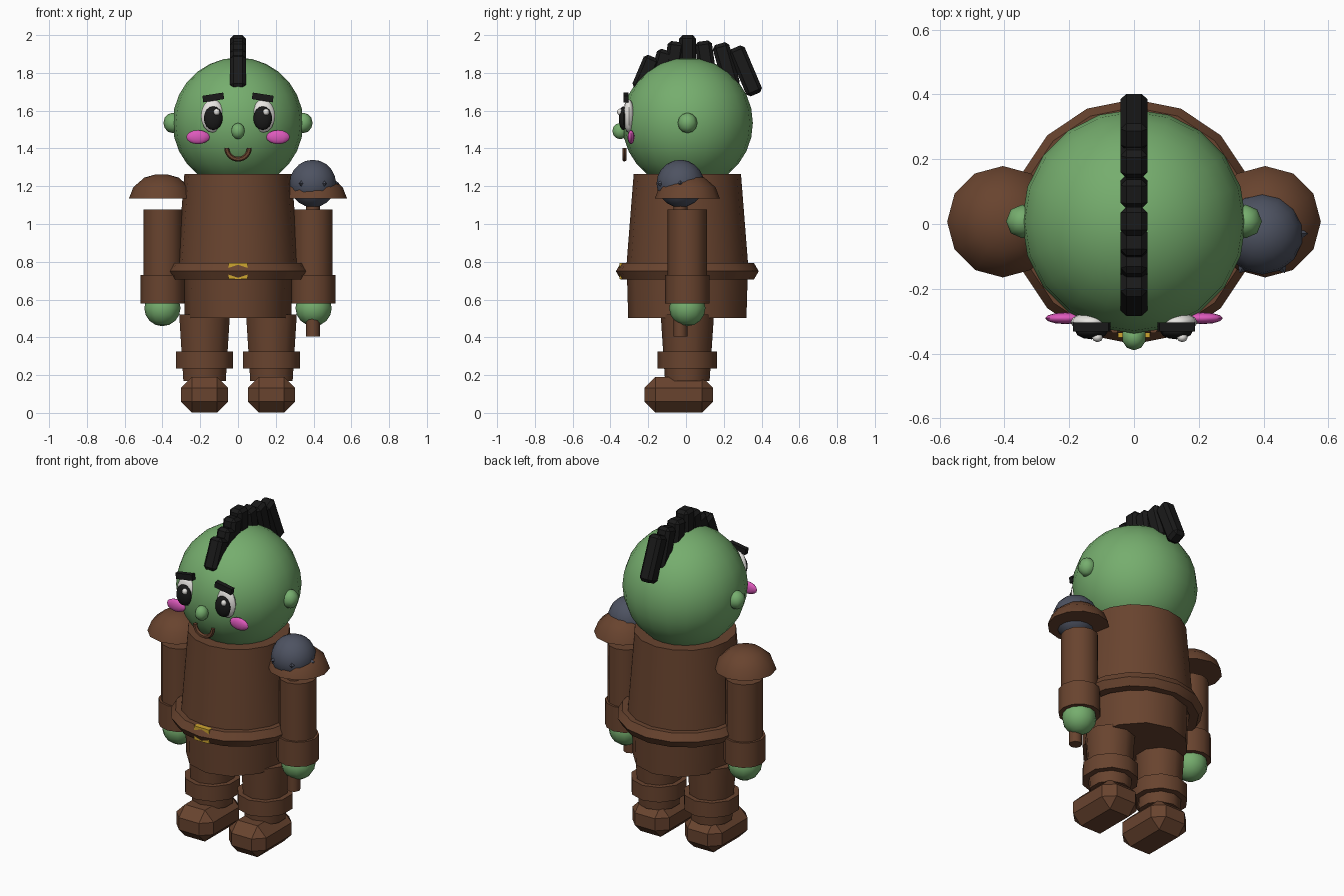
import bpy, bmesh, math
from mathutils import Matrix, Vector

if "Cube" in bpy.data.objects:
    bpy.data.objects.remove(bpy.data.objects["Cube"])

CY = 0.007  # depth centre of the body


def mat(name, rgb):
    m = bpy.data.materials.new(name)
    m.diffuse_color = (*rgb, 1)
    m.use_nodes = True
    m.node_tree.nodes["Principled BSDF"].inputs["Base Color"].default_value = m.diffuse_color
    return m


GREEN = mat("green skin", (0.18, 0.42, 0.155))
BROWN = mat("brown leather", (0.14, 0.057, 0.028))
BLACK = mat("black hair", (0.010, 0.010, 0.010))
WHITE = mat("eye white", (0.82, 0.80, 0.77))
PINK = mat("pink blush", (0.72, 0.10, 0.50))
STEEL = mat("dark steel", (0.075, 0.085, 0.12))
GOLD = mat("gold", (0.62, 0.38, 0.03))


def finish(name, bm, material, smooth=35):
    bmesh.ops.recalc_face_normals(bm, faces=bm.faces)
    me = bpy.data.meshes.new(name)
    bm.to_mesh(me)
    bm.free()
    me.materials.append(material)
    ob = bpy.data.objects.new(name, me)
    bpy.context.collection.objects.link(ob)
    if smooth:
        bpy.ops.object.select_all(action='DESELECT')
        ob.select_set(True)
        bpy.context.view_layer.objects.active = ob
        bpy.ops.object.shade_smooth_by_angle(angle=math.radians(smooth))
    return ob


def lathe(name, profile, n, loc, material, sx=1.0, smooth=35):
    """Closed solid of revolution from (radius, height) points, first vertex at +y."""
    bm = bmesh.new()
    rings = []
    for r, z in profile:
        rings.append([bm.verts.new((loc[0] + sx * r * math.sin(2 * math.pi * i / n),
                                    loc[1] + r * math.cos(2 * math.pi * i / n),
                                    loc[2] + z)) for i in range(n)])
    for a, b in zip(rings, rings[1:]):
        for i in range(n):
            j = (i + 1) % n
            bm.faces.new((a[i], a[j], b[j], b[i]))
    bm.faces.new(rings[0])
    bm.faces.new(rings[-1])
    return finish(name, bm, material, smooth)


def ball(name, loc, half, material, u=12, v=8, smooth=50):
    bm = bmesh.new()
    m = Matrix.Translation(loc) @ Matrix.Diagonal((*half, 1))
    bmesh.ops.create_uvsphere(bm, u_segments=u, v_segments=v, radius=1, matrix=m)
    return finish(name, bm, material, smooth)


def block(name, loc, size, material, rot=(0, 0), bevel=0.0):
    """Box, optionally chamfered; rot is (angle about x, angle about y)."""
    bm = bmesh.new()
    bmesh.ops.create_cube(bm, size=1, matrix=Matrix.Diagonal((*size, 1)))
    if bevel:
        bmesh.ops.bevel(bm, geom=bm.edges[:], offset=bevel, segments=1,
                        affect='EDGES', profile=0.5)
    m = (Matrix.Translation(loc) @ Matrix.Rotation(math.radians(rot[0]), 4, 'X')
         @ Matrix.Rotation(math.radians(rot[1]), 4, 'Y'))
    bm.transform(m)
    return finish(name, bm, material, 0)


def torus(name, loc, R, r, material, rot, a0, a1, n, k):
    """Ring or arc in the xy plane, turned by rot about x."""
    bm = bmesh.new()
    full = a1 - a0 >= 360
    rings = []
    for i in range(n if full else n + 1):
        a = math.radians(a0 + (a1 - a0) * i / n)
        rings.append([bm.verts.new(((R + r * math.cos(2 * math.pi * j / k)) * math.cos(a),
                                    (R + r * math.cos(2 * math.pi * j / k)) * math.sin(a),
                                    r * math.sin(2 * math.pi * j / k))) for j in range(k)])
    pairs = list(zip(rings, rings[1:])) + ([(rings[-1], rings[0])] if full else [])
    for a, b in pairs:
        for j in range(k):
            bm.faces.new((a[j], a[(j + 1) % k], b[(j + 1) % k], b[j]))
    if not full:
        bm.faces.new(rings[0])
        bm.faces.new(rings[-1])
    bm.transform(Matrix.Translation(loc) @ Matrix.Rotation(math.radians(rot), 4, 'X'))
    return finish(name, bm, material, 50)


# Head, nose and mouth
ball("head", (0, 0.008, 1.535), (0.346, 0.346, 0.346), GREEN, 20, 14)
ball("nose", (0, -0.348, 1.492), (0.038, 0.042, 0.043), GREEN, 10, 6)
torus("mouth", (0, -0.326, 1.403), 0.06, 0.013, BROWN, 90, 180, 360, 12, 6)

# Mirrored face parts
for s, side in ((-1, "left"), (1, "right")):
    ball("ear_" + side, (s * 0.345, 0.008, 1.535), (0.05, 0.052, 0.054), GREEN, 8, 6)
    ball("eye_" + side, (s * 0.134, -0.303, 1.572), (0.062, 0.03, 0.088), WHITE)
    ball("pupil_" + side, (s * 0.131, -0.332, 1.56), (0.05, 0.024, 0.063), BLACK)
    ball("eye_glint_" + side, (s * 0.131 + 0.018, -0.35, 1.593),
         (0.017, 0.015, 0.018), WHITE, 8, 6)
    block("brow_" + side, (s * 0.131, -0.318, 1.67), (0.112, 0.028, 0.035), BLACK,
          (0, s * 9))
    ball("cheek_" + side, (s * 0.212, -0.291, 1.46), (0.062, 0.018, 0.037), PINK)

# Mohawk: chamfered blocks (top y, top z, tilt, length)
for i, (y, z, tilt, length) in enumerate([
        (-0.175, 1.885, -23, 0.19), (-0.105, 1.92, -16, 0.2), (-0.05, 1.965, -8, 0.2),
        (0.008, 2.0, 0, 0.22), (0.09, 1.968, 8, 0.22), (0.18, 1.955, 16, 0.24),
        (0.262, 1.935, 23, 0.27)]):
    t = math.radians(tilt)
    axis = Vector((0, -math.sin(t), math.cos(t)))
    centre = Vector((0, y, z)) - axis * length / 2
    block(f"mohawk_{i + 1}", centre, (0.083, 0.09, length), BLACK, (tilt, 0), 0.018)

# Tunic, skirt, belt and buckle
lathe("tunic", [(0.327, 0.72), (0.284, 1.265)], 16, (0, CY, 0), BROWN)
lathe("skirt", [(0.313, 0.503), (0.32, 0.74)], 12, (0, CY, 0), BROWN, 0.9)
torus("belt", (0, CY, 0.75), 0.328, 0.05, BROWN, 0, 0, 360, 16, 6)
block("buckle", (0, -0.336, 0.752), (0.1, 0.03, 0.084), GOLD)

# Mirrored limbs
for s, side in ((-1, "left"), (1, "right")):
    lathe("shoulder_pad_" + side,
          [(0.172, 1.136), (0.149, 1.195), (0.09, 1.246), (0.03, 1.263)], 12,
          (s * 0.405, CY, 0), BROWN, smooth=40)
    lathe("arm_" + side, [(0.104, 0.6), (0.104, 1.078)], 12, (s * 0.397, CY, 0), BROWN)
    lathe("wrist_cuff_" + side, [(0.117, 0.58), (0.117, 0.73)], 12,
          (s * 0.398, CY, 0), BROWN)
    ball("hand_" + side, (s * 0.4, CY, 0.555), (0.096, 0.096, 0.096), GREEN, 12, 8)
    lathe("leg_" + side, [(0.118, 0.17), (0.141, 0.52)], 10, (s * 0.177, CY, 0), BROWN, smooth=40)
    lathe("boot_cuff_" + side, [(0.158, 0.235), (0.158, 0.326)], 10,
          (s * 0.177, CY, 0), BROWN, smooth=40)
    block("boot_" + side, (s * 0.177, -0.038, 0.096), (0.25, 0.362, 0.19), BROWN,
          bevel=0.058)

# Mace held in the right hand
MX, MY, MZ = 0.396, -0.03, 1.214
lathe("mace_handle", [(0.037, 0.405), (0.037, 1.12)], 8, (MX, MY, 0), BROWN, smooth=50)
ball("mace_head", (MX, MY, MZ), (0.126, 0.126, 0.126), STEEL, 14, 10)
for i in range(6):
    a = math.radians(60 * i)
    bm = bmesh.new()
    bmesh.ops.create_cone(bm, cap_ends=True, segments=4, radius1=0.04, radius2=0,
                          depth=0.05)
    bm.transform(Matrix.Translation((MX + 0.116 * math.cos(a), MY + 0.116 * math.sin(a), MZ))
                 @ Matrix.Rotation(a, 4, 'Z') @ Matrix.Rotation(math.pi / 2, 4, 'Y'))
    finish(f"mace_spike_{i + 1}", bm, STEEL, 0)
